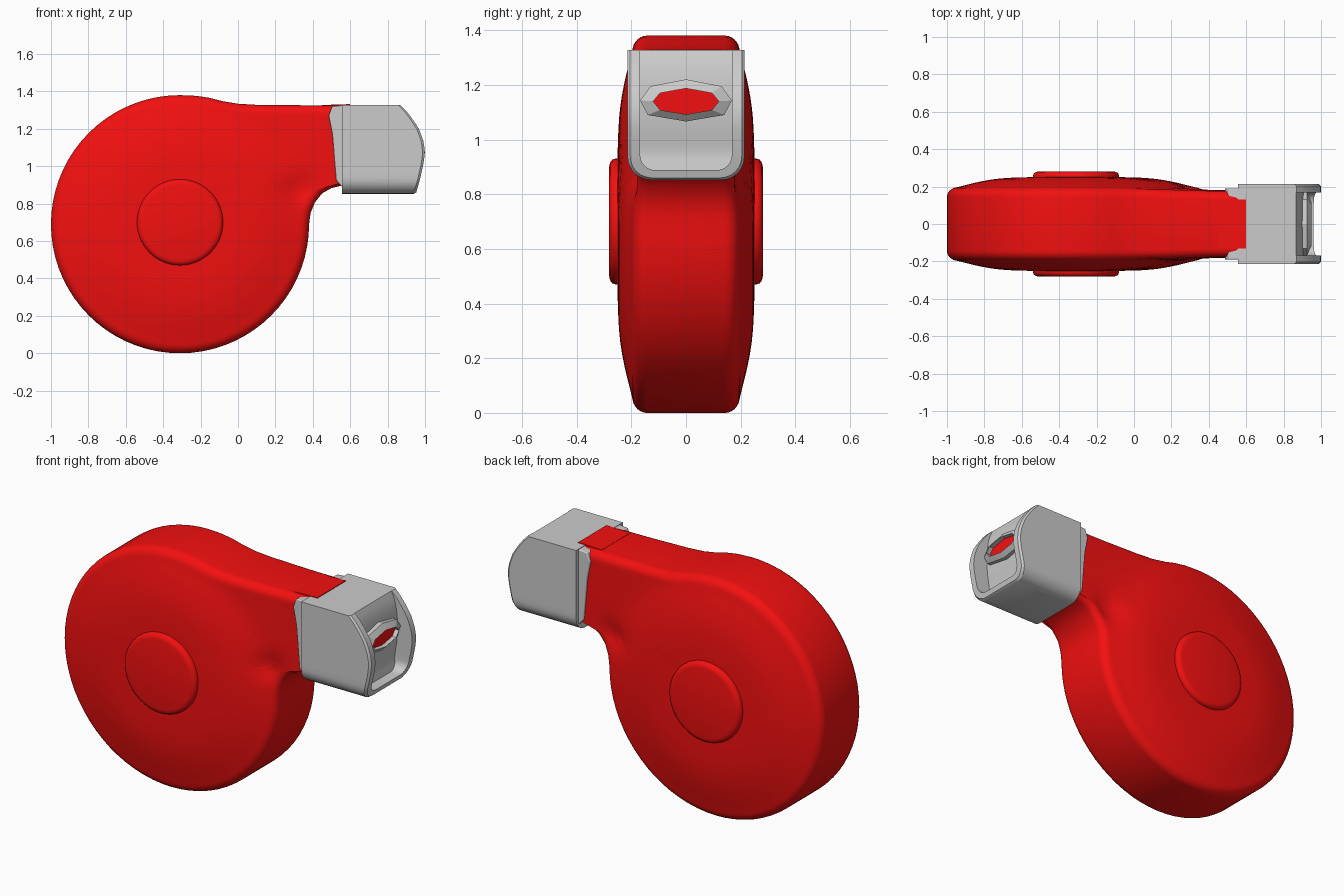
import bpy, bmesh
from math import sin, cos, pi, radians, exp, sqrt, hypot, ceil

if "Cube" in bpy.data.objects:
    bpy.data.objects.remove(bpy.data.objects["Cube"])

RED = bpy.data.materials.new("red_plastic")
RED.diffuse_color = (0.9, 0.005, 0.005, 1)
RED.use_nodes = True
RED.node_tree.nodes["Principled BSDF"].inputs["Base Color"].default_value = RED.diffuse_color
CX, CZ, R = -0.31, 0.69, 0.69


def make(name, verts, faces, mat=None, angle=35, bevel=0):
    me = bpy.data.meshes.new(name)
    me.from_pydata(verts, [], faces)
    bm = bmesh.new()
    bm.from_mesh(me)
    bmesh.ops.remove_doubles(bm, verts=bm.verts, dist=1e-5)
    bmesh.ops.recalc_face_normals(bm, faces=bm.faces)
    bm.to_mesh(me)
    bm.free()
    ob = bpy.data.objects.new(name, me)
    bpy.context.collection.objects.link(ob)
    if mat:
        me.materials.append(mat)
    if bevel:
        b = ob.modifiers.new("bevel", "BEVEL")
        b.width, b.segments, b.limit_method = bevel, 3, 'ANGLE'
    bpy.ops.object.select_all(action='DESELECT')
    bpy.context.view_layer.objects.active = ob
    ob.select_set(True)
    bpy.ops.object.shade_smooth_by_angle(angle=radians(angle))
    return ob


def loft(rings, cap_start=True, cap_end=True):
    n = len(rings[0])
    verts = [v for r in rings for v in r]
    faces = [(a * n + i, a * n + (i + 1) % n, (a + 1) * n + (i + 1) % n, (a + 1) * n + i)
             for a in range(len(rings) - 1) for i in range(n)]
    if cap_start:
        faces.append(tuple(range(n)))
    if cap_end:
        faces.append(tuple(range(len(verts) - n, len(verts))))
    return verts, faces


def interp(table, t):
    for (a, fa), (b, fb) in zip(table, table[1:]):
        if t <= b:
            u = max(0, (t - a) / (b - a))
            return fa + (fb - fa) * u
    return table[-1][1]


# Body outline: round drum running into a straight neck
outline = [(CX + R * cos(radians(a)), CZ + R * sin(radians(a))) for a in range(90, 361, 5)]
neck = [(0.38, 0.69), (0.388, 0.75), (0.41, 0.805), (0.45, 0.855), (0.5, 0.883), (0.55, 0.895),
        (0.64, 0.895), (0.64, 1.325), (0.3, 1.326), (0.1, 1.328), (0.0, 1.334), (-0.08, 1.347),
        (-0.15, 1.365), (-0.22, 1.376), (-0.31, 1.38)]
for (ax, az), (bx, bz) in zip(neck, neck[1:]):
    k = ceil(hypot(bx - ax, bz - az) / 0.04)
    outline += [(ax + (bx - ax) * i / k, az + (bz - az) * i / k) for i in range(k) if (ax, i) != (0.38, 0)]
N = len(outline)
DOME = [(0, 0.252), (0.29, 0.25), (0.38, 0.246), (0.45, 0.239), (0.55, 0.219), (0.62, 0.2),
        (0.66, 0.19), (0.72, 0.186), (0.95, 0.176)]
RR = 0.045


def half_width(x, z):
    h = sum(interp(DOME, max(0, hypot(x - CX, z - CZ) + d)) for d in (-0.04, -0.02, 0, 0.02, 0.04)) / 5
    # thumb-like dent where drum and neck meet
    return h - 0.025 * exp(-((x - 0.33) ** 2 + (z - 0.88) ** 2) / 0.005)


def inset(i, d):
    (ax, az), (bx, bz) = outline[i - 1], outline[(i + 1) % N]
    tx, tz = bx - ax, bz - az
    m = hypot(tx, tz)
    return outline[i][0] - tz / m * d, outline[i][1] + tx / m * d


half = []
for s in (0.03, 0.2, 0.35, 0.45, 0.54, 0.61, 0.67, 0.73, 0.79, 0.84, 0.89, 0.93, 0.97):
    pts = [inset(i, RR) for i in range(N)]
    pts = [(CX + (x - CX) * s, CZ + (z - CZ) * s) for x, z in pts]
    half.append([(x, half_width(x, z), z) for x, z in pts])
for k in range(7):
    a = k / 6 * pi / 2
    d = RR * (1 - sin(a))
    pts = [inset(i, d) for i in range(N)]
    d = RR - d
    half.append([(x, half_width(x, z) - RR + sqrt(max(0, RR * RR - d * d)), z) for x, z in pts])
rings = half + [[(x, -y, z) for x, y, z in r] for r in reversed(half)]
make("body", *loft(rings), mat=RED, angle=60)

# Raised hub on both faces
hub = []
for r, y in ((0.2, 0.281), (0.215, 0.278), (0.226, 0.27), (0.23, 0.258), (0.23, 0.2)):
    hub.append([(CX + r * cos(t * pi / 32), y, 0.70 + r * sin(t * pi / 32)) for t in range(64)])
hub += [[(x, -y, z) for x, y, z in r] for r in reversed(hub)]
make("hub", *loft(hub), mat=RED, angle=40)


def prism(name, pts, y0, y1, mat=None, bevel=0):
    return make(name, *loft([[(x, y, z) for x, z in pts] for y in (y0, y1)]), mat=mat, bevel=bevel)


# Neck top tongue and grey collar plates at both sides
prism("neck_tongue", [(0.45, 1.25), (0.6, 1.25), (0.6, 1.332), (0.45, 1.327)], -0.13, 0.13, RED)
collar = [(0.6, 0.89), (0.555, 0.89), (0.525, 0.925), (0.515, 1.05), (0.505, 1.17), (0.485, 1.27),
          (0.503, 1.32), (0.6, 1.329)]
for s, side in ((-1, "front"), (1, "back")):
    prism("collar_" + side, collar, s * 0.13, s * 0.19, bevel=0.006)

# Nose cap: U section, curved front lips and a recessed face
TOP = 1.328
LIP = [(0.85, 0.95), (0.93, 0.973), (1.02, 0.993), (1.08, 1.0), (1.14, 0.99), (1.2, 0.967),
       (1.25, 0.935), (1.29, 0.905), (TOP, 0.868)]
FACE = [(0.88, 0.9), (0.95, 0.885), (1.04, 0.9), (1.14, 0.907), (1.22, 0.9), (1.28, 0.888), (TOP, 0.865)]


def u_shape(w, bottom, r):
    z0 = bottom + r
    side = [(w, TOP - (TOP - z0) * i / 12) for i in range(13)]
    side += [(w - r + r * cos(a * pi / 12), z0 - r * sin(a * pi / 12)) for a in range(1, 7)]
    return side + [(-y, z) for y, z in reversed(side)]


outer, inner = u_shape(0.214, 0.852, 0.085), u_shape(0.168, 0.888, 0.055)
mid = u_shape(0.204, 0.86, 0.078)
cap = [[(0.555, y, z) for y, z in outer],
       [(interp(LIP, z) - 0.012, y, z) for y, z in outer],
       [(interp(LIP, z), y, z) for y, z in mid],
       [(interp(LIP, z), y, z) for y, z in inner],
       [(interp(FACE, z), y, z) for y, z in inner]]
verts, faces = loft(cap, False, False)
n = len(outer)
for start in (0, 4 * n):
    faces += [(start + i, start + i + 1, start + n - 2 - i, start + n - 1 - i) for i in range(n // 2 - 1)]
# the wrap-around quads form the open top: replace them with one top wall
faces = [f for f in faces if not (len(f) == 4 and f[0] % n == n - 1 and f[1] % n == 0)]
faces.append(tuple(k * n for k in range(5)) + tuple(k * n + n - 1 for k in reversed(range(5))))
make("nose_cap", verts, faces, angle=30)

# Faceted outlet rim with the red core showing inside
RIM = [(0.168, 1.143), (0.13, 1.195), (0, 1.22), (-0.13, 1.195), (-0.168, 1.143), (-0.14, 1.09), (0, 1.066), (0.14, 1.09)]
HOLE = [(0.12, 1.14), (0.095, 1.17), (0, 1.187), (-0.095, 1.17), (-0.12, 1.14), (-0.095, 1.108), (0, 1.092), (0.095, 1.108)]
ring = [[(x, y, z) for y, z in p] for x, p in ((0.87, RIM), (0.925, RIM), (0.948, HOLE), (0.9, HOLE))]
make("outlet_rim", *loft(ring, True, False), angle=20)
core = [[(x, y, z) for y, z in HOLE] for x in (0.88, 0.922)]
make("outlet_core", *loft(core), mat=RED, angle=20)
